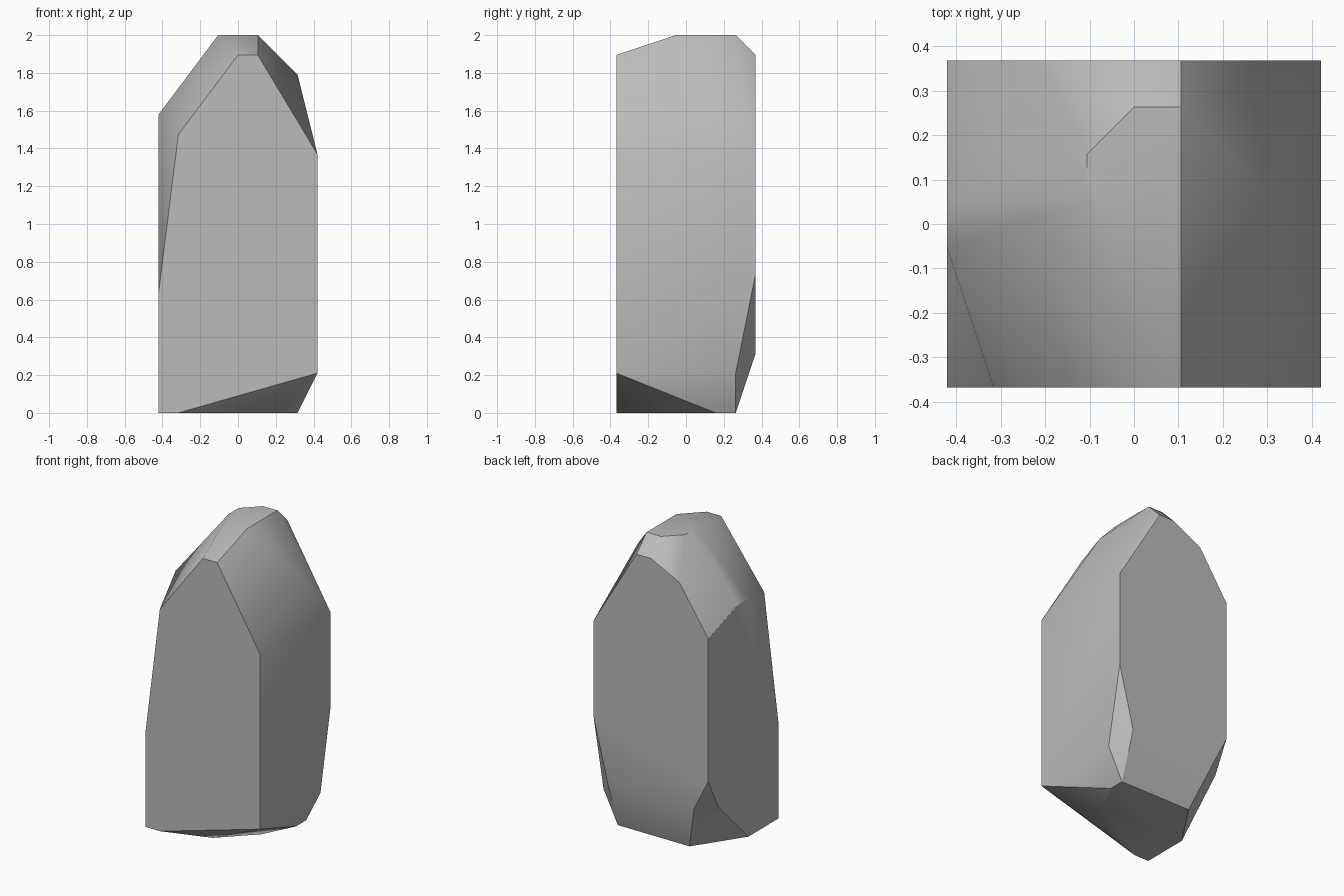
import bpy
import bmesh
import math

cube = bpy.data.objects.get("Cube")
if cube:
    bpy.data.objects.remove(cube, do_unlink=True)

UNIT = 2 / 19  # the stone is cut on a regular grid, 19 steps tall

# Corners of the stone, level by level, in grid steps: height -> (x, y)
base = {0: [(-4, -3.5), (-3, -3.5), (0, -2.5), (2, -.5), (3, 1.5), (3, 2.5), (-2, 2.5), (-4, -.5)]}
lower_chips = {2: [(4, -3.5), (4, 2.5)], 3: [(3, 3.5), (-3, 3.5), (-4, 2.5)],
               5: [(-4, 3.5)], 6: [(-4, -3.5)], 7: [(4, 3.5)]}
shoulders = {13: [(4, -3.5), (4, 3.5)], 14: [(-3, -3.5), (-4, 3.5)],
             15: [(-4, -.5), (-4, .5)], 17: [(3, .5), (-2, 3.5)]}
crown = {18: [(0, -3.5), (1, -3.5), (0, 3.5), (1, 3.5)],
         19: [(1, 2.5), (0, 2.5), (-1, 1.5), (-1, .5), (0, -.5), (1, -.5)]}

# Wrap the corners in a convex skin and merge the flat facets
bm = bmesh.new()
for levels in (base, lower_chips, shoulders, crown):
    for z, corners in levels.items():
        for x, y in corners:
            bm.verts.new((x * UNIT, y * UNIT, z * UNIT))
bmesh.ops.convex_hull(bm, input=bm.verts[:])
bmesh.ops.dissolve_limit(bm, angle_limit=math.radians(0.5), verts=bm.verts[:], edges=bm.edges[:])
bmesh.ops.recalc_face_normals(bm, faces=bm.faces[:])

mesh = bpy.data.meshes.new("standing_stone")
bm.to_mesh(mesh)
bm.free()
stone = bpy.data.objects.new("standing_stone", mesh)
bpy.context.collection.objects.link(stone)

# Plain stone grey
grey = bpy.data.materials.new("stone_grey")
grey.use_nodes = True
colour = (0.5, 0.5, 0.5, 1)
grey.diffuse_color = colour
grey.node_tree.nodes["Principled BSDF"].inputs["Base Color"].default_value = colour
mesh.materials.append(grey)

# Soft shading over shallow facets, crisp on the steep ones
bpy.ops.object.select_all(action='DESELECT')
stone.select_set(True)
bpy.context.view_layer.objects.active = stone
bpy.ops.object.shade_smooth_by_angle(angle=math.radians(30))
